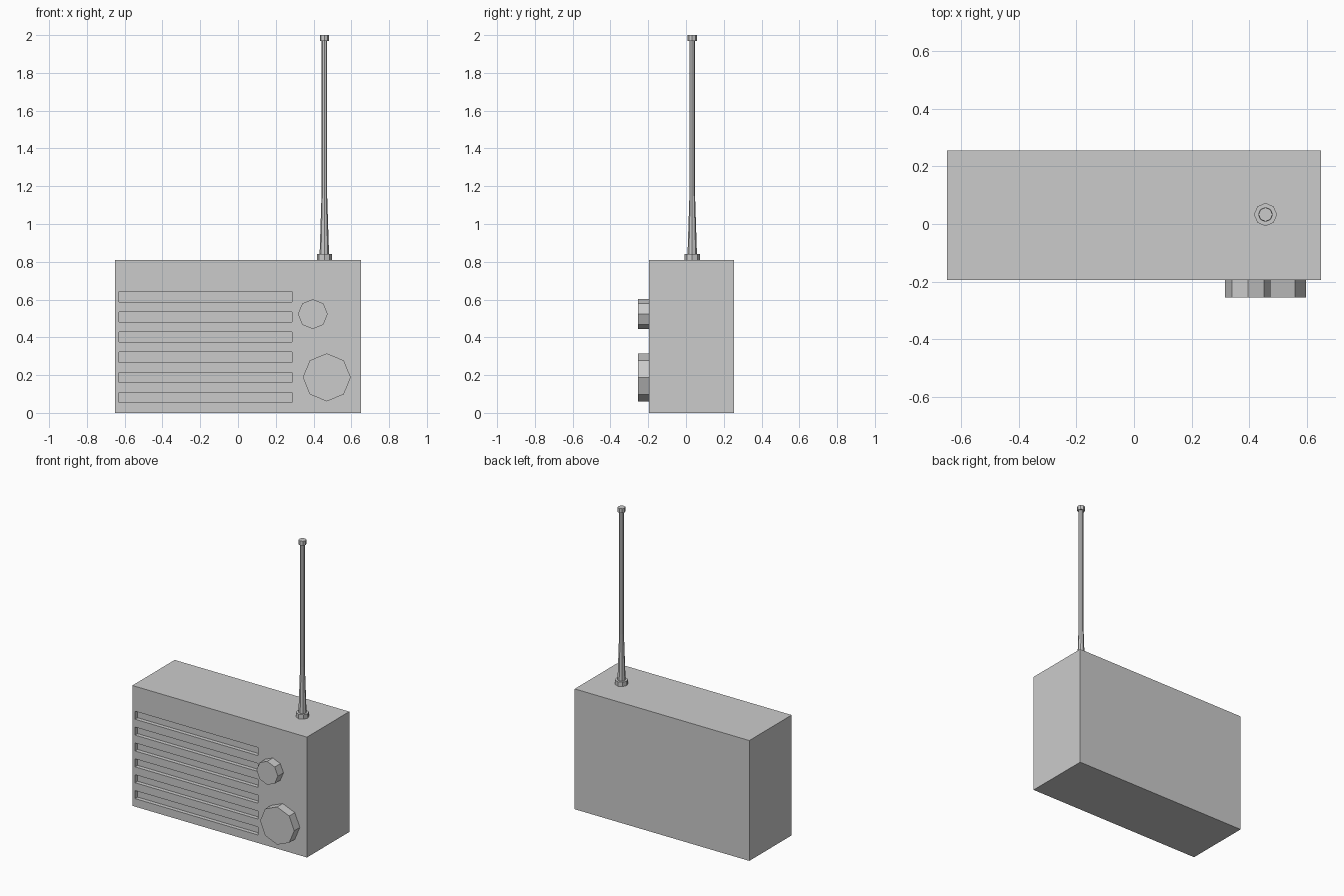
import bpy, bmesh, math
from mathutils import Matrix, Vector

if "Cube" in bpy.data.objects:
    bpy.data.objects.remove(bpy.data.objects["Cube"])


def make_object(name, bm):
    bmesh.ops.recalc_face_normals(bm, faces=bm.faces)
    mesh = bpy.data.meshes.new(name)
    bm.to_mesh(mesh)
    bm.free()
    obj = bpy.data.objects.new(name, mesh)
    bpy.context.collection.objects.link(obj)
    return obj


def add_box(bm, lo, hi):
    lo, hi = Vector(lo), Vector(hi)
    matrix = Matrix.Translation((lo + hi) / 2) @ Matrix.Diagonal((*(hi - lo), 1))
    bmesh.ops.create_cube(bm, size=1, matrix=matrix)


def lathe(name, profile, matrix, sides=8):
    """Capped low-poly turning of (radius, height) points."""
    bm = bmesh.new()
    rings = [[bm.verts.new(matrix @ Vector((r * math.cos(2 * math.pi * i / sides),
                                            r * math.sin(2 * math.pi * i / sides), h)))
              for i in range(sides)] for r, h in profile]
    for a, b in zip(rings, rings[1:]):
        for i in range(sides):
            j = (i + 1) % sides
            bm.faces.new((a[i], a[j], b[j], b[i]))
    bm.faces.new(rings[0])
    bm.faces.new(rings[-1])
    return make_object(name, bm)


# Case
bm = bmesh.new()
add_box(bm, (-0.65, -0.195, 0), (0.65, 0.255, 0.81))
case = make_object("radio_case", bm)

# Recessed speaker slots
bm = bmesh.new()
for i in range(6):
    z = 0.081 + i * 0.1068
    add_box(bm, (-0.63, -0.25, z - 0.027), (0.287, -0.168, z + 0.027))
cutter = make_object("slot_cutter", bm)
cutter.hide_render = True
cutter.hide_viewport = True
cut = case.modifiers.new("speaker_slots", 'BOOLEAN')
cut.operation = 'DIFFERENCE'
cut.solver = 'EXACT'
cut.object = cutter

# Front knobs
for name, x, z, r in (("tuning_knob", 0.47, 0.188, 0.127),
                      ("volume_knob", 0.396, 0.523, 0.079)):
    place = Matrix.Translation((x, -0.195, z)) @ Matrix.Rotation(math.pi / 2, 4, 'X')
    lathe(name, [(r, 0), (r, 0.06)], place)

# Antenna: collar, tapered mast and tip
lathe("antenna", [(0.04, 0.81), (0.04, 0.84), (0.025, 0.84), (0.015, 1.15),
                  (0.015, 1.97), (0.024, 1.97), (0.024, 2.0)],
      Matrix.Translation((0.457, 0.033, 0)))
